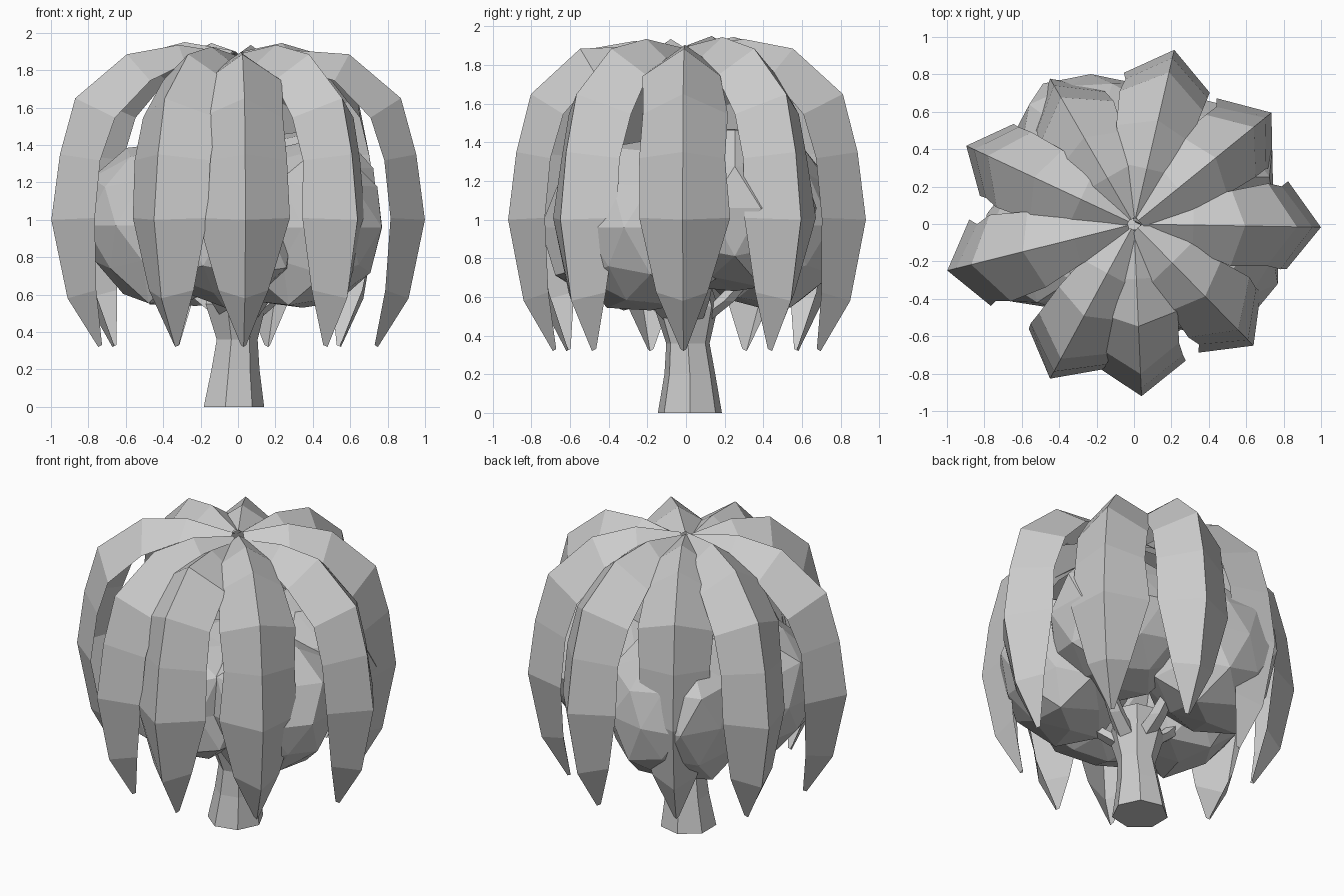
import bpy, bmesh, math, random
from mathutils import Vector, Matrix

if "Cube" in bpy.data.objects:
    bpy.data.objects.remove(bpy.data.objects["Cube"])

random.seed(4)

def make(name, bm):
    bmesh.ops.recalc_face_normals(bm, faces=bm.faces)
    me = bpy.data.meshes.new(name)
    bm.to_mesh(me)
    bm.free()
    ob = bpy.data.objects.new(name, me)
    bpy.context.collection.objects.link(ob)
    return ob

def loft(bm, rings, closed):
    rows = [[bm.verts.new(p) for p in ring] for ring in rings]
    n = len(rows[0])
    for a, b in zip(rows, rows[1:]):
        for i in range(n if closed else n - 1):
            j = (i + 1) % n
            bm.faces.new((a[i], a[j], b[j], b[i]))
    if closed:
        bm.faces.new(rows[0])
        bm.faces.new(rows[-1])

def tube(bm, path, sides):
    loft(bm, [[(x + r * math.cos(math.tau * i / sides),
                y + r * math.sin(math.tau * i / sides), z) for i in range(sides)]
              for x, y, z, r in path], True)

# Trunk, pinched in the middle and flaring into the crown
bm = bmesh.new()
tube(bm, [(-.03, .02, 0, .17), (-.02, .02, .2, .135), (-.01, .01, .36, .115),
          (-.02, 0, .55, .17), (-.02, 0, .7, .12)], 7)
make("trunk", bm)

# Short branches spreading into the foliage
bm = bmesh.new()
for k in range(5):
    a = math.radians(20 + 72 * k)
    c, s = math.cos(a), math.sin(a)
    tube(bm, [(.05 * c, .05 * s, .47, .07), (.2 * c, .2 * s, .58, .055), (.4 * c, .4 * s, .8, .03)], 5)
make("branches", bm)

# Faceted inner foliage clumps: angle, distance, height, radius
clumps = [(120, .46, .97, .44), (190, .41, .97, .42), (258, .33, .96, .42),
          (332, .39, .96, .42), (38, .41, 1.06, .42)]
for k, (deg, d, z, r) in enumerate(clumps):
    bm = bmesh.new()
    bmesh.ops.create_icosphere(bm, subdivisions=2, radius=r)
    for v in bm.verts:
        v.co *= random.uniform(.9, 1.08)
        v.co.z = max(v.co.z * 1.08, -.43)
    a = math.radians(deg)
    bmesh.ops.translate(bm, verts=bm.verts, vec=(d * math.cos(a), d * math.sin(a), z))
    make("foliage_clump_%d" % (k + 1), bm)

# Drooping folded fronds: ridge profile of radius, height, half width, fold depth
profile = [(.03, 1.89, .06, .04), (.31, 1.935, .14, .10), (.58, 1.885, .20, .16),
           (.85, 1.65, .225, .19), (.93, 1.35, .215, .17), (.975, 1.0, .23, .18),
           (.89, .58, .135, .13), (.73, .32, .015, .02)]
# angle, outward scale, lift of the inner end
fronds = [(-1, 1.025, -.03), (39, .97, .01), (77, .98, 0), (120, .92, .01), (155, 1.015, .015),
          (194, 1.055, 0), (241.5, .965, -.01), (272.5, .945, -.04), (314.5, .935, 0)]
for k, (deg, scale, lift) in enumerate(fronds):
    bm = bmesh.new()
    rings = []
    for i, (r, z, w, d) in enumerate(profile):
        p, q = profile[max(i - 1, 0)], profile[min(i + 1, len(profile) - 1)]
        t = Vector((q[0] - p[0], 0, q[1] - p[1])).normalized()
        inward = Vector((t.z, 0, -t.x))
        ridge = Vector((r * scale, 0, z + (lift if i < 2 else 0)))
        low = ridge + inward * d
        wl, wr = (w * random.uniform(.92, 1.08) for _ in range(2))
        rings.append([low + Vector((0, -wl, 0)), ridge, low + Vector((0, wr, 0))])
    loft(bm, rings, False)
    bmesh.ops.rotate(bm, verts=bm.verts, matrix=Matrix.Rotation(math.radians(deg), 3, 'Z'))
    make("frond_%d" % (k + 1), bm)
